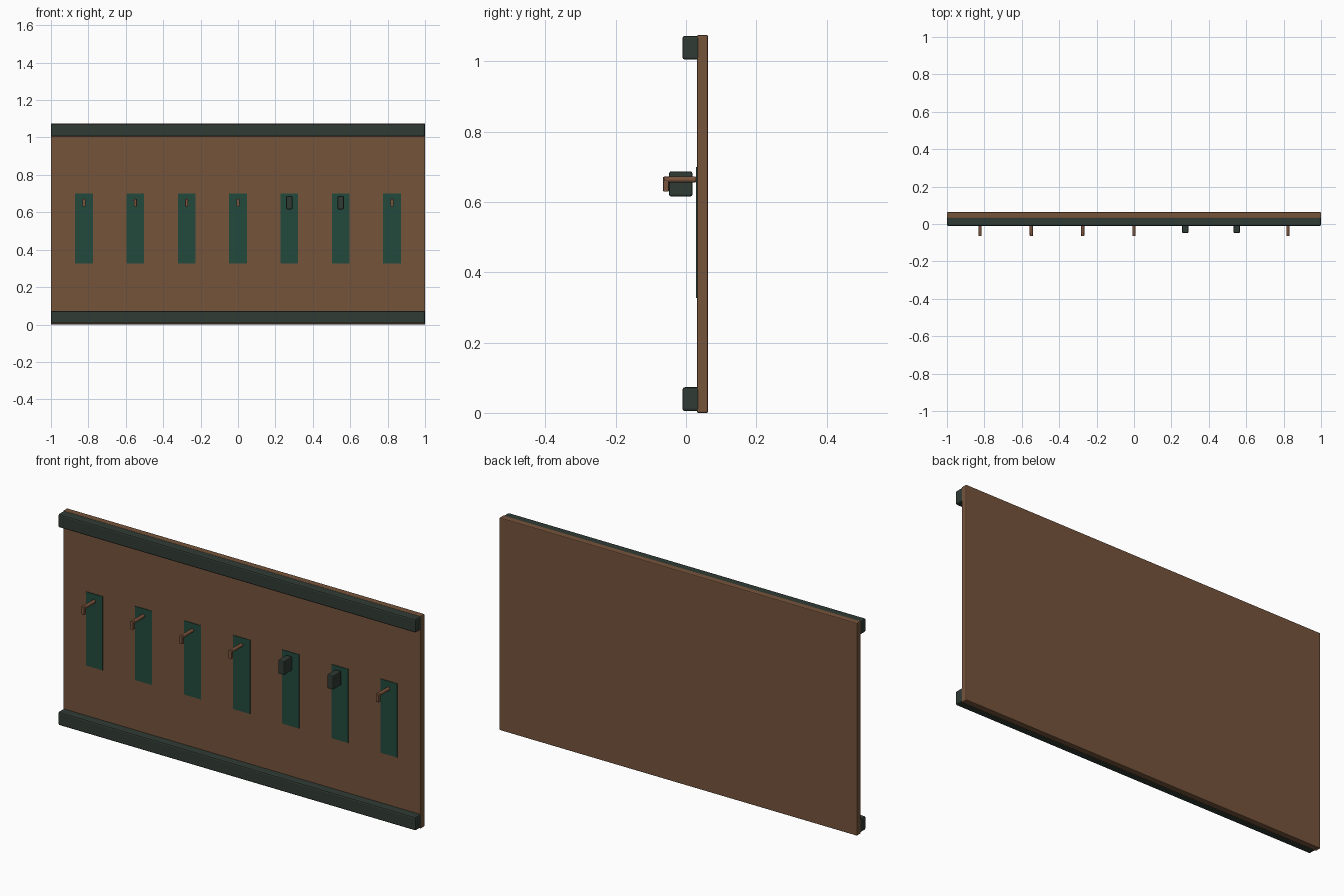
import bpy
import math

if "Cube" in bpy.data.objects:
    bpy.data.objects.remove(bpy.data.objects["Cube"])


def material(name, rgb):
    m = bpy.data.materials.new(name)
    m.diffuse_color = (*rgb, 1.0)
    m.use_nodes = True
    m.node_tree.nodes["Principled BSDF"].inputs["Base Color"].default_value = m.diffuse_color
    return m


WOOD = material("brown wood", (0.178, 0.088, 0.044))
PEG = material("peg copper brown", (0.195, 0.088, 0.046))
DARK = material("dark grey green", (0.030, 0.043, 0.034))
GREEN = material("deep green", (0.016, 0.068, 0.048))


def finish(ob, name, mat, bevel):
    ob.name = name
    ob.data.materials.append(mat)
    if bevel:
        mod = ob.modifiers.new("rounded edges", 'BEVEL')
        mod.width = bevel
        mod.segments = 2
        mod.limit_method = 'ANGLE'
        mod.angle_limit = math.radians(50)
    return ob


def box(name, x, y, z, mat, bevel=0.0):
    """Box spanning the (low, high) ranges on each axis."""
    bpy.ops.mesh.primitive_cube_add(
        size=1, location=[(a + b) / 2 for a, b in (x, y, z)])
    ob = bpy.context.object
    ob.scale = [b - a for a, b in (x, y, z)]
    bpy.ops.object.transform_apply(location=False, rotation=False, scale=True)
    return finish(ob, name, mat, bevel)


def rod(name, x, z, y0, y1, radius, mat):
    """Round bar running front to back."""
    bpy.ops.mesh.primitive_cylinder_add(
        vertices=16, radius=radius, depth=y1 - y0,
        location=(x, (y0 + y1) / 2, z), rotation=(math.pi / 2, 0, 0))
    bpy.ops.object.shade_smooth_by_angle()
    return finish(bpy.context.object, name, mat, 0.002)


# Back board with top and bottom rails
box("back_board", (-1, 1), (0.031, 0.063), (0, 1.075), WOOD, 0.004)
box("top_rail", (-1, 1), (-0.01, 0.04), (1.005, 1.073), DARK, 0.007)
box("bottom_rail", (-1, 1), (-0.01, 0.04), (0.005, 0.073), DARK, 0.007)

# Seven plates, five with hooked pegs and two with blocks
for i in range(7):
    x = (i - 3) * 0.2745
    box(f"plate_{i + 1}", (x - 0.047, x + 0.047), (0.028, 0.0325),
        (0.327, 0.70), GREEN)
    if i in (4, 5):
        box(f"block_{i + 1}", (x - 0.017, x + 0.017), (-0.048, 0.018),
            (0.616, 0.687), DARK, 0.005)
    else:
        rod(f"peg_{i + 1}", x, 0.664, -0.063, 0.028, 0.009, PEG)
        box(f"peg_tip_{i + 1}", (x - 0.008, x + 0.008), (-0.065, -0.049),
            (0.63, 0.672), PEG, 0.002)
